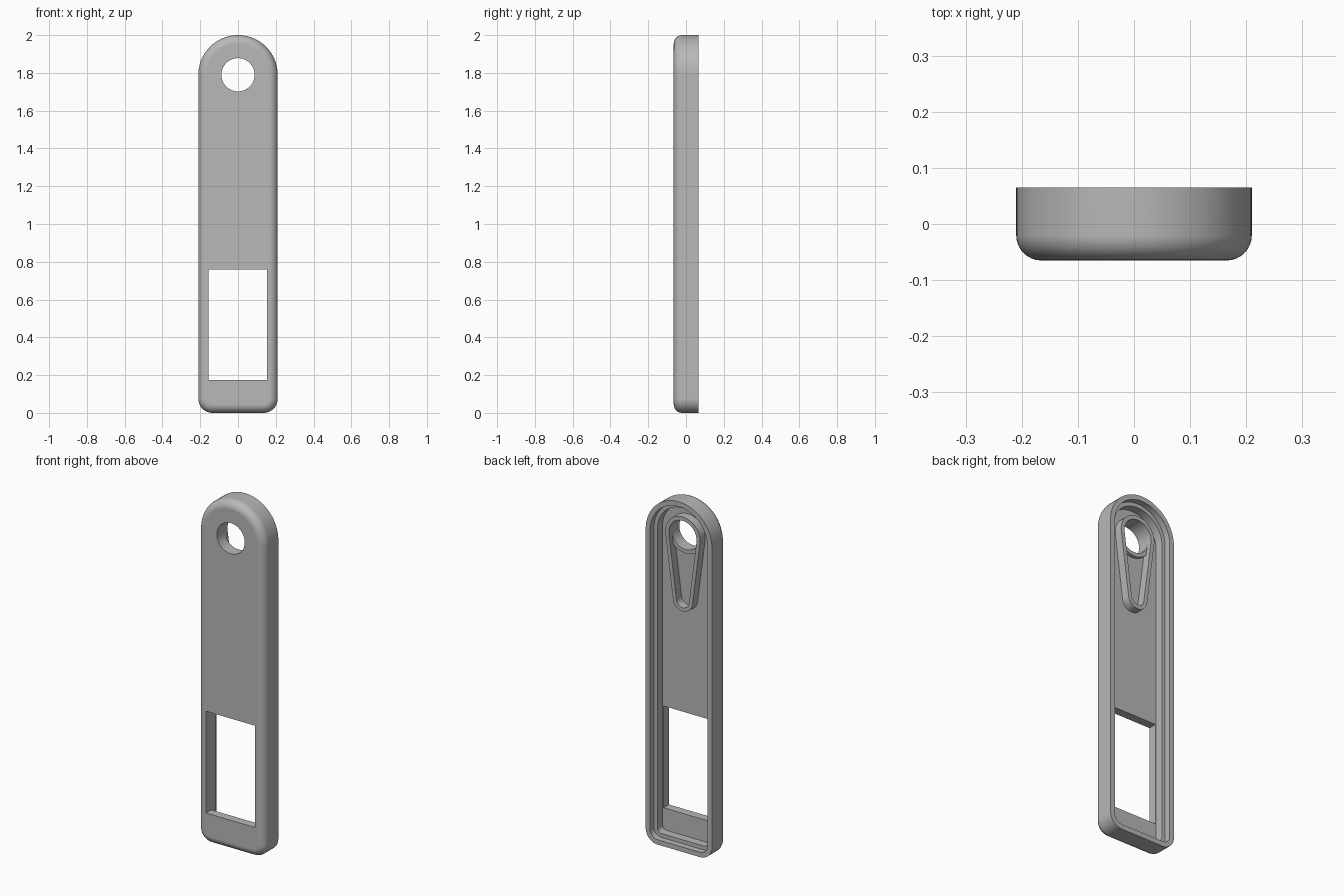
import bpy, bmesh
from math import sin, cos, pi, asin

if "Cube" in bpy.data.objects:
    bpy.data.objects.remove(bpy.data.objects["Cube"])

grey = bpy.data.materials.new("plain grey")
grey.use_nodes = True
grey.diffuse_color = (0.48, 0.48, 0.48, 1)
grey.node_tree.nodes["Principled BSDF"].inputs["Base Color"].default_value = (0.48, 0.48, 0.48, 1)

FRONT, FLOOR, LEDGE, BACK = -0.065, -0.017, 0.03, 0.065
HALF, TOP_Z, HOLE = 0.21, 1.79, 0.088


def arc(cx, cz, r, start, end, n):
    return [(cx + r * cos(start + (end - start) * i / n),
             cz + r * sin(start + (end - start) * i / n)) for i in range(n + 1)]


def body_outline(inset):
    """Round top, straight sides, small bottom corners."""
    r = 0.075 - inset
    x = HALF - 0.075
    return (arc(0, TOP_Z, HALF - inset, 0, pi, 48)
            + arc(-x, 0.075, r, pi, 1.5 * pi, 10)
            + arc(x, 0.075, r, 1.5 * pi, 2 * pi, 10))


BOSS_R, BOSS_TIP_R, BOSS_TIP_Z = 0.11, 0.062, 1.42
TILT = asin((BOSS_R - BOSS_TIP_R) / (TOP_Z - BOSS_TIP_Z))


def boss_outline(inset):
    """Two circles joined by their tangents."""
    return (arc(0, TOP_Z, BOSS_R - inset, -TILT, pi + TILT, 40)
            + arc(0, BOSS_TIP_Z, BOSS_TIP_R - inset, pi + TILT, 2 * pi - TILT, 20))


def collar_outline(inset):
    return arc(0, TOP_Z, BOSS_R - inset, pi + TILT - 0.06, 2 * pi - TILT + 0.06, 28)


def loft(name, outline, stations, caps=False, closed=True):
    """Join inset copies of an outline, each at its own depth."""
    bm = bmesh.new()
    rings = [[bm.verts.new((x, y, z)) for x, z in outline(inset)] for inset, y in stations]
    n = len(rings[0])
    for a, b in zip(rings, rings[1:]):
        for i in range(n if closed else n - 1):
            j = (i + 1) % n
            bm.faces.new((a[i], a[j], b[j], b[i]))
    if caps:
        bm.faces.new(rings[0])
        bm.faces.new(rings[-1])
    bmesh.ops.recalc_face_normals(bm, faces=bm.faces)
    mesh = bpy.data.meshes.new(name)
    bm.to_mesh(mesh)
    bm.free()
    mesh.materials.append(grey)
    ob = bpy.data.objects.new(name, mesh)
    bpy.context.collection.objects.link(ob)
    return ob


def select(ob):
    bpy.ops.object.select_all(action='DESELECT')
    ob.select_set(True)
    bpy.context.view_layer.objects.active = ob


def cut(ob, cutter):
    mod = ob.modifiers.new("cut", 'BOOLEAN')
    mod.operation, mod.solver, mod.object = 'DIFFERENCE', 'EXACT', cutter
    select(ob)
    bpy.ops.object.modifier_apply(modifier=mod.name)
    bpy.data.objects.remove(cutter)


# Shell: rounded front edge, rim, inner ledge and cavity floor
FILLET = 0.045
stations = [(FILLET * (1 - sin(a)), FRONT + FILLET * (1 - cos(a)))
            for a in (pi / 2 * i / 8 for i in range(9))]
stations += [(0, BACK), (0.028, BACK), (0.028, LEDGE), (0.05, LEDGE), (0.05, FLOOR)]
shell = loft("shell", body_outline, stations, caps=True)

# Hanging hole and window openings
through = [(0, -0.2), (0, 0.2)]
cut(shell, loft("hole_cutter", lambda i: arc(0, TOP_Z, HOLE, 0, 2 * pi, 64)[:-1], through, caps=True))
window = [(-0.157, 0.175), (0.153, 0.175), (0.153, 0.758), (-0.157, 0.758)]
cut(shell, loft("window_cutter", lambda i: window, through, caps=True))

# Raised teardrop wall behind the hole
WALL = BOSS_R - HOLE
boss = loft("teardrop_wall", boss_outline,
            [(0, FLOOR - 0.003), (0, LEDGE), (WALL, LEDGE), (WALL, FLOOR - 0.003)])

# Low collar finishing the hole inside the teardrop
collar = loft("hole_collar", collar_outline,
              [(0, FLOOR - 0.003), (0, 0.002), (WALL, 0.002), (WALL, FLOOR - 0.003)], closed=False)

for ob in (shell, boss, collar):
    select(ob)
    bpy.ops.object.shade_smooth_by_angle(angle=0.6)
    mod = ob.modifiers.new("even normals", 'WEIGHTED_NORMAL')
    mod.keep_sharp = True
